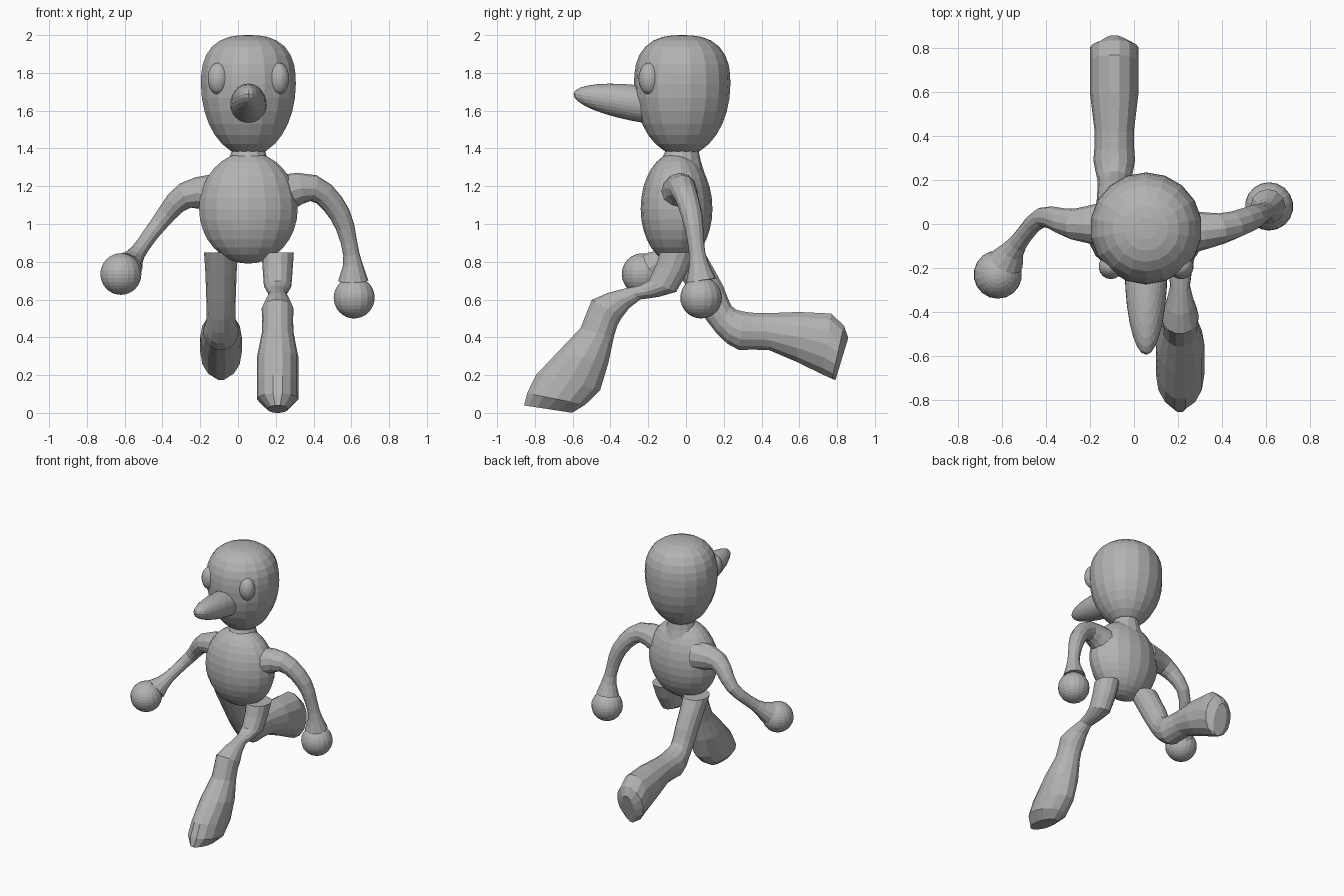
import bpy, bmesh
from math import cos, sin, pi
from mathutils import Vector

cube = bpy.data.objects.get("Cube")
if cube:
    bpy.data.objects.remove(cube, do_unlink=True)

grey = bpy.data.materials.new("plain grey")
grey.use_nodes = True
colour = [0.45] * 3 + [1]
grey.diffuse_color = colour
grey.node_tree.nodes["Principled BSDF"].inputs["Base Color"].default_value = colour


def finish(name, bm, location=(0, 0, 0)):
    """Turn the working mesh into a flat-shaded grey object."""
    bmesh.ops.recalc_face_normals(bm, faces=bm.faces)
    mesh = bpy.data.meshes.new(name)
    bm.to_mesh(mesh)
    bm.free()
    mesh.materials.append(grey)
    part = bpy.data.objects.new(name, mesh)
    part.location = location
    bpy.context.collection.objects.link(part)
    return part


def egg(name, centre, width, depth, up, down, power=2, segments=18):
    """Rounded body whose top and bottom may differ; power squares the top."""
    bm = bmesh.new()
    bmesh.ops.create_uvsphere(bm, u_segments=segments, v_segments=16, radius=1)
    for vert in bm.verts:
        x, y, z = vert.co
        swell = 1
        if z > 0:
            flat = Vector((x, y)).length
            swell = (flat ** power + z ** power) ** (-1 / power)
        height = up if z > 0 else down
        vert.co = Vector((x * width, y * depth, z * height)) * swell
    return finish(name, bm, centre)


def ball(name, centre, radius):
    return egg(name, centre, radius, radius, radius, radius)


def smooth_path(keys, steps=3):
    """Fill in a smooth run of values between the key sections."""
    keys = [Vector(key) for key in keys]
    padded = [keys[0]] + keys + [keys[-1]]
    filled = []
    for before, start, end, after in zip(padded, padded[1:], padded[2:], padded[3:]):
        for step in range(steps):
            t = step / steps
            pull_in, pull_out = (end - before) / 2, (after - start) / 2
            ease = t * t * (3 - 2 * t)
            filled.append(start.lerp(end, ease)
                          + pull_in * t * (1 - t) ** 2
                          - pull_out * t * t * (1 - t))
    return filled + [keys[-1]]


def loft(name, sections, sides=12):
    """Skin elliptical sections, each a centre and two half axes."""
    bm = bmesh.new()
    rings = []
    for centre, across, along in sections:
        angles = [2 * pi * i / sides for i in range(sides)]
        rings.append([bm.verts.new(centre + across * cos(a) + along * sin(a))
                      for a in angles])
    for ring, following in zip(rings, rings[1:]):
        for i in range(sides):
            j = (i + 1) % sides
            bm.faces.new((ring[i], ring[j], following[j], following[i]))
    bm.faces.new(rings[0])
    bm.faces.new(rings[-1])
    return finish(name, bm)


def tube(name, keys):
    """Round tube along a path of x, y, z and radius."""
    path = smooth_path(keys)
    points = [key.to_3d() for key in path]
    sections = []
    for i, point in enumerate(points):
        ahead = points[min(i + 1, len(points) - 1)]
        tangent = (ahead - points[max(i - 1, 0)]).normalized()
        across = Vector((0, 1, 0))
        across = (across - tangent * across.dot(tangent)).normalized()
        radius = path[i].w
        sections.append((point, across * radius, tangent.cross(across) * radius))
    return loft(name, sections)


def leg(name, x, keys):
    """Leg and boot from its front and back outline, each as y and z."""
    sections = []
    for front_y, front_z, back_y, back_z in smooth_path(keys, 2):
        front = Vector((x, front_y, front_z))
        back = Vector((x, back_y, back_z))
        half = (back - front) / 2
        width = min(half.length * 0.9, 0.11)
        sections.append(((front + back) / 2, Vector((width, 0, 0)), half))
    sections[-1][1].x /= 2  # narrow the toe
    return loft(name, sections, 14)


# Head, neck and torso share a centre line
middle = 0.055
egg("head", (middle, -0.02, 1.74), 0.255, 0.255, 0.26, 0.38, power=2.6)
egg("torso", (middle, -0.05, 1.08), 0.265, 0.19, 0.3, 0.29)
tube("neck", [(middle, -0.03, 1.28, 0.13), (middle, -0.02, 1.38, 0.09),
              (middle, -0.02, 1.44, 0.1)])

# Long nose, tipped slightly upward
nose = egg("nose", (middle, -0.2, 1.63), 0.097, 0.4, 0.097, 0.097, segments=28)
nose.rotation_euler.x = -0.15

# Bulging eyes, set either side of the nose
for side, sign in (("right", -1), ("left", 1)):
    egg(side + "_eye", (middle + sign * 0.16, -0.195, 1.77), 0.056, 0.056, 0.084, 0.084)

# Arms with round hands
tube("right_arm", [(-0.1, 0, 1.16, 0.11), (-0.28, 0, 1.15, 0.07),
                   (-0.42, 0.03, 1, 0.045), (-0.53, -0.09, 0.85, 0.043),
                   (-0.58, -0.17, 0.78, 0.08)])
ball("right_hand", (-0.62, -0.23, 0.735), 0.11)
tube("left_arm", [(0.2, -0.04, 1.15, 0.11), (0.4, -0.02, 1.19, 0.07),
                  (0.54, 0.03, 1.05, 0.056), (0.6, 0.06, 0.84, 0.043),
                  (0.61, 0.08, 0.7, 0.08)])
ball("left_hand", (0.615, 0.08, 0.61), 0.11)

# Striding legs with heavy boots
leg("left_leg_and_boot", 0.21, [
    (-0.14, 0.85, 0.05, 0.85), (-0.2, 0.7, -0.05, 0.64), (-0.32, 0.66, -0.24, 0.6),
    (-0.5, 0.6, -0.34, 0.5), (-0.56, 0.45, -0.38, 0.4), (-0.8, 0.2, -0.45, 0.12),
    (-0.86, 0.04, -0.6, 0)])
leg("right_leg_and_boot", -0.09, [
    (-0.1, 0.85, 0.1, 0.85), (0.05, 0.58, 0.2, 0.67), (0.16, 0.42, 0.24, 0.57),
    (0.28, 0.33, 0.3, 0.54), (0.44, 0.33, 0.42, 0.53), (0.72, 0.2, 0.77, 0.53),
    (0.79, 0.17, 0.86, 0.4)])
